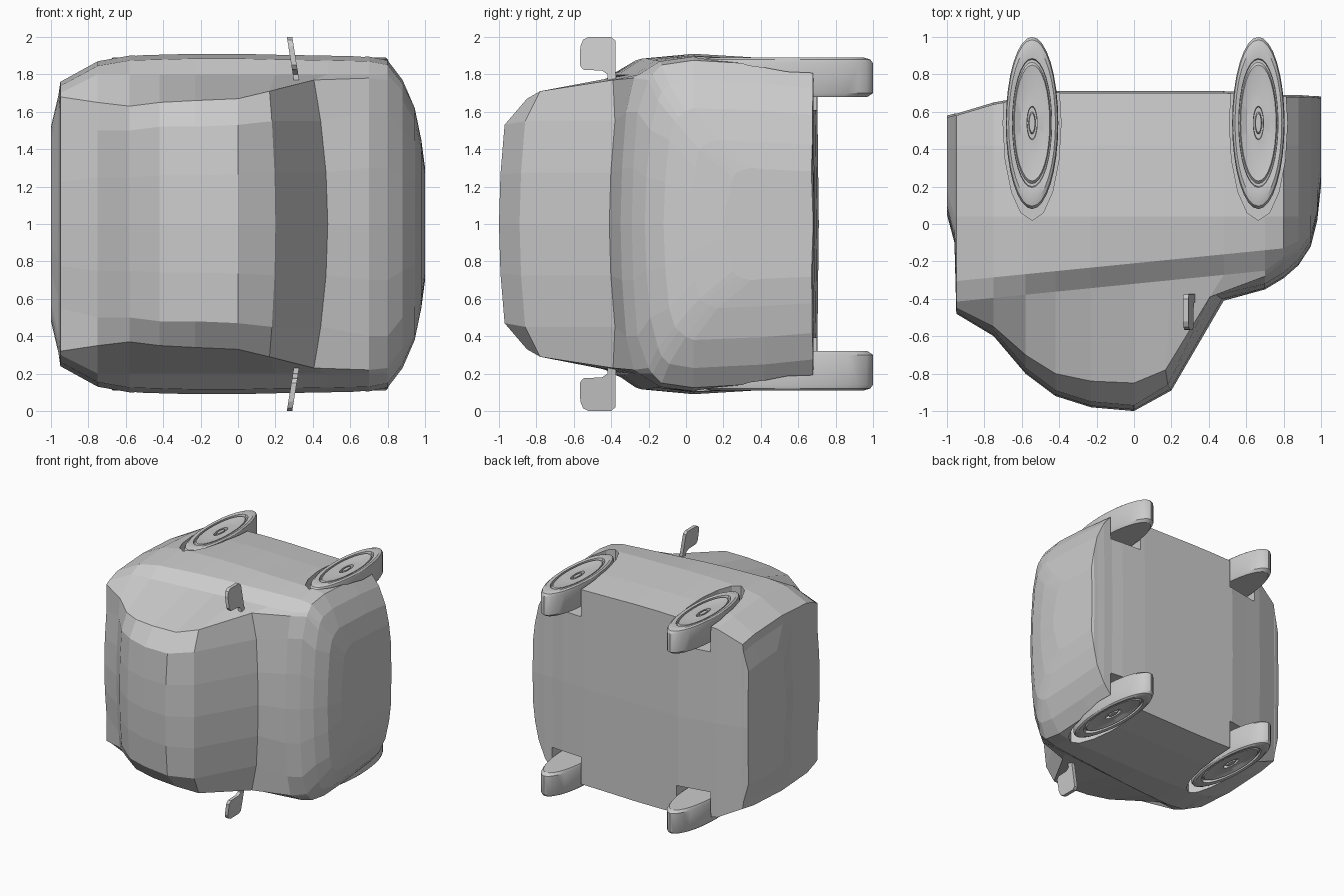
import bpy, bmesh, math

if "Cube" in bpy.data.objects:
    bpy.data.objects.remove(bpy.data.objects["Cube"])

def make_object(name, verts, faces):
    me = bpy.data.meshes.new(name)
    me.from_pydata(verts, [], faces)
    bm = bmesh.new()
    bm.from_mesh(me)
    bmesh.ops.remove_doubles(bm, verts=bm.verts, dist=1e-5)
    bmesh.ops.recalc_face_normals(bm, faces=bm.faces)
    bm.to_mesh(me)
    bm.free()
    ob = bpy.data.objects.new(name, me)
    bpy.context.collection.objects.link(ob)
    return ob

def loft(name, rings):
    n = len(rings[0])
    verts = [p for r in rings for p in r]
    faces = [[i * n + j, i * n + (j + 1) % n, (i + 1) * n + (j + 1) % n, (i + 1) * n + j]
             for i in range(len(rings) - 1) for j in range(n)]
    faces += [list(range(n)), list(range(len(verts) - n, len(verts)))]
    return make_object(name, verts, faces)

def activate(ob):
    bpy.ops.object.select_all(action='DESELECT')
    ob.select_set(True)
    bpy.context.view_layer.objects.active = ob

# Body stations along the car:
# x, roof y, roof half width, upper half width, upper y, body half width, floor y
STATIONS = [
    (-1.0, .05, .25, .42, .08, .52, .58),
    (-.96, -.10, .40, .60, -.08, .69, .59),
    (-.95, -.48, .45, .68, -.45, .76, .59),
    (-.75, -.60, .50, .65, -.55, .87, .65),
    (-.58, -.80, .50, .63, -.70, .90, .68),
    (-.42, -.92, .52, .65, -.80, .905, .71),
    (-.23, -.98, .52, .66, -.84, .91, .71),
    (0, -1.0, .53, .67, -.85, .91, .71),
    (.20, -.89, .55, .71, -.78, .905, .71),
    (.48, -.41, .55, .77, -.39, .90, .71),
    (.70, -.35, .60, .78, -.28, .895, .70),
    (.80, -.29, .60, .77, -.20, .875, .69),
    (.88, -.22, .50, .66, -.15, .77, .69),
    (.945, -.12, .45, .55, -.06, .62, .685),
    (.98, .02, .30, .40, .07, .45, .685),
    (1.0, .20, .15, .25, .25, .30, .68),
]
WINDSCREEN_BOW = {.20: .04, .48: .08}

def body_ring(x, y0, h1, h2, y2, hw, yb):
    h3 = max(h2, min(.80, .92 * hw))
    shoulder = -.21 + .10 * x
    y3 = max(shoulder - .11, y2 + .02)
    y4 = max(shoulder, y3 + .04)
    y5 = max(.04, y4 + .04)
    half = [(h1 * .5, y0 + .008), (h1, y0 + .03), (h2, y2), (h3, y3),
            (hw * .972, y4), (hw, y5), (hw * .975, .42), (hw * .94, yb - .01)]
    bow = WINDSCREEN_BOW.get(x, 0)
    pt = lambda h, y, s: (x - bow * (h / .8) ** 2 * (y < y3 - .001), y, 1 + s * h)
    return ([pt(0, y0, 1)] + [pt(h, y, 1) for h, y in half] + [pt(0, yb, 1)]
            + [pt(h, y, -1) for h, y in reversed(half)])

body = loft("car_body", [body_ring(*s) for s in STATIONS])

WHEEL_X = (-.545, .665)
WHEEL_Y = .54

def ellipse(cx, rx, ry, z, n):
    return [(cx + rx * math.cos(2 * math.pi * i / n),
             WHEEL_Y + ry * math.sin(2 * math.pi * i / n), z) for i in range(n)]

# Wheel arches cut into the body
for cx in WHEEL_X:
    for s in (1, -1):
        cutter = loft("arch_cutter", [ellipse(cx, .155, .52, 1 + s * h, 16) for h in (.61, 1.1)])
        cutter.hide_render = True
        mod = body.modifiers.new("arch", 'BOOLEAN')
        mod.operation = 'DIFFERENCE'
        mod.solver = 'EXACT'
        mod.object = cutter
        activate(body)
        bpy.ops.object.modifier_apply(modifier=mod.name)
        bpy.data.objects.remove(cutter)

# Wheels: lathed profile (radius, distance from car centre), squashed to ellipses
PROFILE = [(.02, .68), (.43, .68), (.46, .70), (.46, .86), (.445, .88), (.41, .89), (.345, .885),
           (.34, .865), (.325, .865), (.31, .88), (.20, .865), (.09, .87), (.085, .85),
           (.06, .85), (.05, .87), (.01, .87)]
for cx, end in zip(WHEEL_X, ("rear", "front")):
    for s, side in ((1, "upper"), (-1, "lower")):
        rings = [ellipse(cx, r * .305, r, 1 + s * h, 32) for r, h in PROFILE]
        wheel = loft(f"{end}_wheel_{side}", rings)
        activate(wheel)
        bpy.ops.object.shade_smooth_by_angle(angle=math.radians(30))

# Door mirrors: thin plates leaning slightly backwards, outline in (y, half width)
MIRROR = [(-.42, .76), (-.42, .80), (-.45, .82), (-.55, .825), (-.568, .85), (-.565, .95),
          (-.55, .985), (-.52, 1.0), (-.40, 1.0), (-.378, .98), (-.375, .76)]
for s, side in ((1, "upper"), (-1, "lower")):
    rings = [[(.315 + dx - .16 * (h - .77), y, 1 + s * h) for y, h in MIRROR]
             for dx in (-.017, .012)]
    loft(f"door_mirror_{side}", rings)
